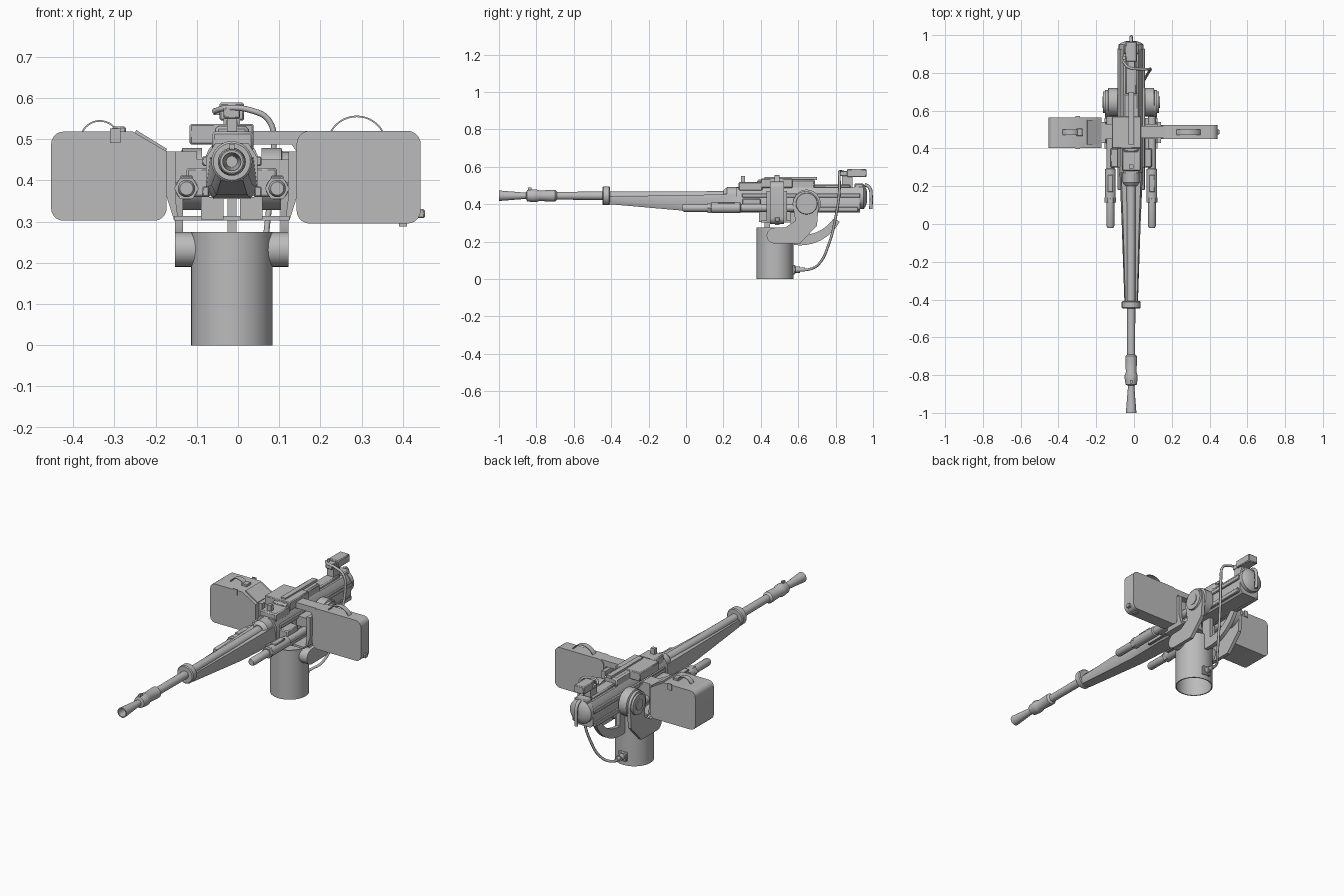
import bpy, bmesh, math
from mathutils import Vector

CX, BZ = -0.015, 0.445          # centre line and bore height
grey = bpy.data.materials.new("gunmetal_grey")
grey.diffuse_color = (0.5, 0.5, 0.5, 1)


def finish(name, bm):
    bmesh.ops.recalc_face_normals(bm, faces=bm.faces)
    me = bpy.data.meshes.new(name)
    bm.to_mesh(me)
    bm.free()
    ob = bpy.data.objects.new(name, me)
    bpy.context.collection.objects.link(ob)
    me.materials.append(grey)
    bpy.ops.object.select_all(action='DESELECT')
    ob.select_set(True)
    bpy.context.view_layer.objects.active = ob
    bpy.ops.object.shade_smooth_by_angle(angle=math.radians(35))
    return ob


def place(axis, t, a, b):
    return {'x': (t, a, b), 'y': (a, t, b), 'z': (a, b, t)}[axis]


def loft(name, axis, sections, caps=True):
    """Skin a list of (t, outline) sections along an axis."""
    bm = bmesh.new()
    rings = [[bm.verts.new(place(axis, t, a, b)) for a, b in pts] for t, pts in sections]
    n = len(rings[0])
    for r, s in zip(rings, rings[1:]):
        for i in range(n):
            bm.faces.new((r[i], r[(i + 1) % n], s[(i + 1) % n], s[i]))
    if caps:
        bm.faces.new(rings[0])
        bm.faces.new(rings[-1])
    return finish(name, bm)


def prism(name, axis, t0, t1, pts):
    return loft(name, axis, [(t0, pts), (t1, pts)])


def arc(c, r, a0, a1, n):
    return [(c[0] + r * math.cos(math.radians(a0 + (a1 - a0) * i / n)),
             c[1] + r * math.sin(math.radians(a0 + (a1 - a0) * i / n))) for i in range(n + 1)]


def lathe(name, axis, c, profile, n=24, caps=True):
    """Round part from (position, radius) pairs."""
    return loft(name, axis, [(t, arc(c, r, 0, 360, n)[:-1]) for t, r in profile], caps)


def box(name, x0, x1, y0, y1, z0, z1, bevel=0.0):
    ob = prism(name, 'z', z0, z1, [(x0, y0), (x1, y0), (x1, y1), (x0, y1)])
    if bevel:
        m = ob.modifiers.new("bevel", 'BEVEL')
        m.width, m.segments = bevel, 1
    return ob


def rounded(x0, x1, z0, z1, r):
    return (arc((x1 - r, z1 - r), r, 0, 90, 5) + arc((x0 + r, z1 - r), r, 90, 180, 5)
            + arc((x0 + r, z0 + r), r, 180, 270, 5) + arc((x1 - r, z0 + r), r, 270, 360, 5))


def cable(name, pts, r):
    cu = bpy.data.curves.new(name, 'CURVE')
    cu.dimensions = '3D'
    cu.bevel_depth, cu.bevel_resolution, cu.resolution_u = r, 2, 6
    cu.use_fill_caps = True
    sp = cu.splines.new('BEZIER')
    sp.bezier_points.add(len(pts) - 1)
    for bp, p in zip(sp.bezier_points, pts):
        bp.co = Vector(p)
        bp.handle_left_type = bp.handle_right_type = 'AUTO'
    cu.materials.append(grey)
    ob = bpy.data.objects.new(name, cu)
    bpy.context.collection.objects.link(ob)


def strap(name, xc, y0, y1, half, z0, rise):
    """Thin arched carrying handle."""
    r = (half * half + rise * rise) / (2 * rise)
    c = (xc, z0 + rise - r)
    a = math.degrees(math.asin(half / r))
    prism(name, 'y', y0, y1, arc(c, r, 90 - a, 90 + a, 14) + arc(c, r - 0.004, 90 + a, 90 - a, 14))


# --- pedestal: open-bottomed tube with a closed top ---
lathe("pedestal_wall", 'z', (CX, 0.476), [(0, 0.093), (0, 0.099), (0.275, 0.099), (0.275, 0.093), (0, 0.093)], 40, False)
lathe("pedestal_top", 'z', (CX, 0.476), [(0.255, 0.096), (0.268, 0.096)], 40)
box("connector_plate", -0.04, 0.01, 0.565, 0.585, 0.025, 0.075, 0.004)
lathe("cable_connector", 'y', (CX, 0.05), [(0.58, 0.017), (0.61, 0.017), (0.61, 0.011), (0.635, 0.011)], 12)

# --- barrel, muzzle and flash hider ---
lathe("flash_hider", 'y', (CX, BZ), [(-0.86, 0.013), (-1, 0.022), (-1, 0.028), (-0.85, 0.016), (-0.82, 0.016)], 24, False)
lathe("muzzle_booster", 'y', (CX, BZ), [(-0.855, 0.018), (-0.85, 0.03), (-0.82, 0.034), (-0.8, 0.034), (-0.785, 0.028),
      (-0.72, 0.031), (-0.70, 0.031), (-0.69, 0.021)])
lathe("muzzle_bore_ring", 'y', (CX, BZ), [(-0.87, 0.014), (-0.85, 0.014)], 16)
box("front_sight", CX - 0.006, CX + 0.006, -0.845, -0.825, BZ + 0.02, BZ + 0.043)
lathe("barrel", 'y', (CX, BZ), [(-0.7, 0.021), (-0.42, 0.022), (0.1, 0.024), (0.3, 0.026)])
lathe("barrel_collar", 'y', (CX, BZ), [(-0.447, 0.045), (-0.442, 0.05), (-0.412, 0.05), (-0.407, 0.045)])
lathe("barrel_sleeve", 'y', (CX, BZ), [(0.2, 0.03), (0.22, 0.046), (0.30, 0.046)])


# --- tapered fairing below the barrel ---
def hull(w, zb, zt):
    return [(CX - w * .75, zb), (CX + w * .75, zb), (CX + w, zb + .025), (CX + w * .85, zt),
            (CX - w * .85, zt), (CX - w, zb + .025)]


loft("barrel_fairing", 'y', [(-0.41, hull(0.036, 0.4, 0.442)), (0.0, hull(0.05, 0.364, 0.448)),
                             (0.28, hull(0.062, 0.357, 0.455))])

# --- receiver ---
prism("receiver", 'y', 0.27, 0.93, [(CX - .045, .355), (CX + .045, .355), (CX + .062, .375), (CX + .062, .455),
      (CX + .04, .49), (CX - .04, .49), (CX - .062, .455), (CX - .062, .375)])
box("feed_cover", CX - 0.04, CX + 0.04, 0.38, 0.69, 0.48, 0.532, 0.008)
box("front_cover", CX - 0.048, CX + 0.052, 0.28, 0.41, 0.47, 0.518, 0.006)
box("feed_block", -0.117, 0.038, 0.40, 0.57, 0.487, 0.537, 0.004)
box("cover_ridge", CX - 0.014, CX + 0.014, 0.42, 0.7, 0.53, 0.545)
box("cover_latch", CX - 0.012, CX + 0.012, 0.295, 0.315, 0.51, 0.55)
box("rear_cover", CX - 0.03, CX + 0.03, 0.68, 0.88, 0.485, 0.505, 0.006)
for s, side in ((-1, "left"), (1, "right")):
    def bx(name, a, b, *rest):
        box(f"{side}_{name}", *sorted((CX + s * a, CX + s * b)), *rest)

    # rails on the receiver and their ribs
    bx("upper_rail", 0.055, 0.072, 0.3, 0.93, 0.435, 0.458, 0.003)
    bx("lower_rail", 0.055, 0.072, 0.18, 0.92, 0.36, 0.385, 0.003)
    bx("tray_rib", 0.02, 0.075, 0.39, 0.56, 0.305, 0.36)
    # buffer tubes beside the receiver
    c = (CX + s * 0.11, 0.38)
    lathe(f"{side}_buffer_tube", 'y', c, [(-0.02, 0.016), (-0.01, 0.021), (0.13, 0.021), (0.135, 0.028),
          (0.29, 0.028), (0.295, 0.021), (0.6, 0.021)], 20)
    lathe(f"{side}_buffer_nut", 'y', c, [(0.115, 0.03), (0.14, 0.03)], 6)
    bx("buffer_bracket", 0.05, 0.11, 0.30, 0.40, 0.36, 0.43, 0.005)
    bx("buffer_cap", 0.095, 0.125, 0.17, 0.26, 0.40, 0.412, 0.003)
    # cradle arm, its elevation hub and lower pivot
    arm = (arc((0.64, 0.40), 0.07, 0, 180, 14) + [(0.585, 0.31), (0.53, 0.275)]
           + arc((0.473, 0.232), 0.042, 90, 270, 8) + [(0.61, 0.19), (0.70, 0.285)])
    prism(f"{side}_cradle_arm", 'x', CX + s * 0.118, CX + s * 0.138, arm)
    lathe(f"{side}_elevation_hub", 'x', (0.645, 0.403), [(CX + s * 0.072, 0.075), (CX + s * 0.12, 0.075),
          (CX + s * 0.125, 0.06), (CX + s * 0.148, 0.056)], 28)
    lathe(f"{side}_hub_pin", 'x', (0.645, 0.403), [(CX + s * 0.055, 0.03), (CX + s * 0.152, 0.03)], 16)
    lathe(f"{side}_pivot_ring", 'x', (0.473, 0.232), [(CX + s * p, r) for p, r in
          ((0.06, 0.03), (0.06, 0.042), (0.138, 0.042), (0.138, 0.03), (0.06, 0.03))], 24, False)
    lathe(f"{side}_pivot_plug", 'x', (0.473, 0.232), [(CX + s * 0.07, 0.032), (CX + s * 0.11, 0.032)], 24)
    # tray wall that carries the ammunition box
    prism(f"{side}_tray_wall", 'y', 0.43, 0.54, [(CX + s * p, z) for p, z in
          ((0.13, 0.303), (0.14, 0.303), (0.158, 0.36), (0.158, 0.47), (0.137, 0.47), (0.137, 0.36))])
    bx("tray_web", 0.06, 0.14, 0.45, 0.53, 0.395, 0.45)
box("cradle_tray", CX - 0.14, CX + 0.14, 0.40, 0.56, 0.302, 0.313)

# --- elevation arc under the receiver ---
prism("elevation_arc", 'x', CX - 0.011, CX + 0.011,
      arc((0.61, 0.42), 0.24, 262, 332, 16) + arc((0.62, 0.44), 0.205, 325, 265, 16))
box("arc_post", CX - 0.011, CX + 0.011, 0.42, 0.45, 0.25, 0.36)
box("arc_foot", CX - 0.011, CX + 0.011, 0.56, 0.62, 0.19, 0.36)

# --- rear plate, grip and sight ---
lathe("rear_plate", 'y', (CX, 0.44), [(0.925, 0.066), (0.95, 0.066), (0.958, 0.055), (0.968, 0.03)], 24)
box("rear_block", CX - 0.04, CX + 0.04, 0.9, 0.95, 0.44, 0.51, 0.005)
cable("rear_grip", [(CX, 0.955, 0.505), (CX, 0.98, 0.49), (CX, 0.99, 0.44), (CX, 0.988, 0.375)], 0.009)
box("sight_post", CX - 0.02, CX + 0.02, 0.835, 0.89, 0.49, 0.55)
box("sight_box", -0.045, 0.015, 0.86, 0.965, 0.545, 0.588, 0.004)
box("sight_front", -0.035, 0.005, 0.82, 0.865, 0.55, 0.578, 0.003)
box("sight_switch", -0.06, -0.04, 0.87, 0.89, 0.558, 0.575)
cable("sight_cable", [(-0.058, 0.86, 0.567), (-0.03, 0.83, 0.575), (0.03, 0.82, 0.57), (0.075, 0.82, 0.545),
      (0.087, 0.82, 0.47), (0.075, 0.80, 0.33), (0.055, 0.765, 0.19), (0.02, 0.71, 0.08), (CX, 0.66, 0.052),
      (CX, 0.6, 0.05)], 0.007)

# --- right ammunition box ---
prism("right_ammo_box", 'y', 0.45, 0.523, rounded(0.142, 0.443, 0.295, 0.52, 0.032))
prism("right_feed_chute", 'y', 0.455, 0.518, [(0.03, 0.487), (0.13, 0.487), (0.145, 0.465), (0.2, 0.465), (0.2, 0.519), (0.03, 0.519)])
strap("right_box_handle", 0.288, 0.472, 0.5, 0.065, 0.518, 0.039)
box("right_box_latch", 0.435, 0.453, 0.475, 0.5, 0.308, 0.33, 0.003)
box("right_box_foot", 0.39, 0.41, 0.475, 0.5, 0.288, 0.3)

# --- left ammunition box with a sloped inner lid ---
prism("left_ammo_box", 'y', 0.402, 0.565, arc((-0.423, 0.488), 0.03, 90, 180, 5)
      + arc((-0.423, 0.332), 0.03, 180, 270, 5) + arc((-0.203, 0.332), 0.03, 270, 360, 5)
      + [(-0.173, 0.47), (-0.255, 0.518)])
prism("left_feed_chute", 'y', 0.45, 0.53, [(-0.18, 0.42), (-0.10, 0.42), (-0.10, 0.47), (-0.18, 0.47)])
prism("left_lid_strip", 'y', 0.42, 0.55, [(-0.25, 0.515), (-0.175, 0.47), (-0.172, 0.476), (-0.247, 0.522)])
strap("left_box_handle", -0.335, 0.47, 0.5, 0.045, 0.516, 0.03)
box("left_box_catch", -0.305, -0.272, 0.465, 0.505, 0.515, 0.53, 0.003)
for y in (0.397, 0.565):
    box("left_box_hinge", -0.31, -0.285, y, y + 0.006, 0.49, 0.525)
